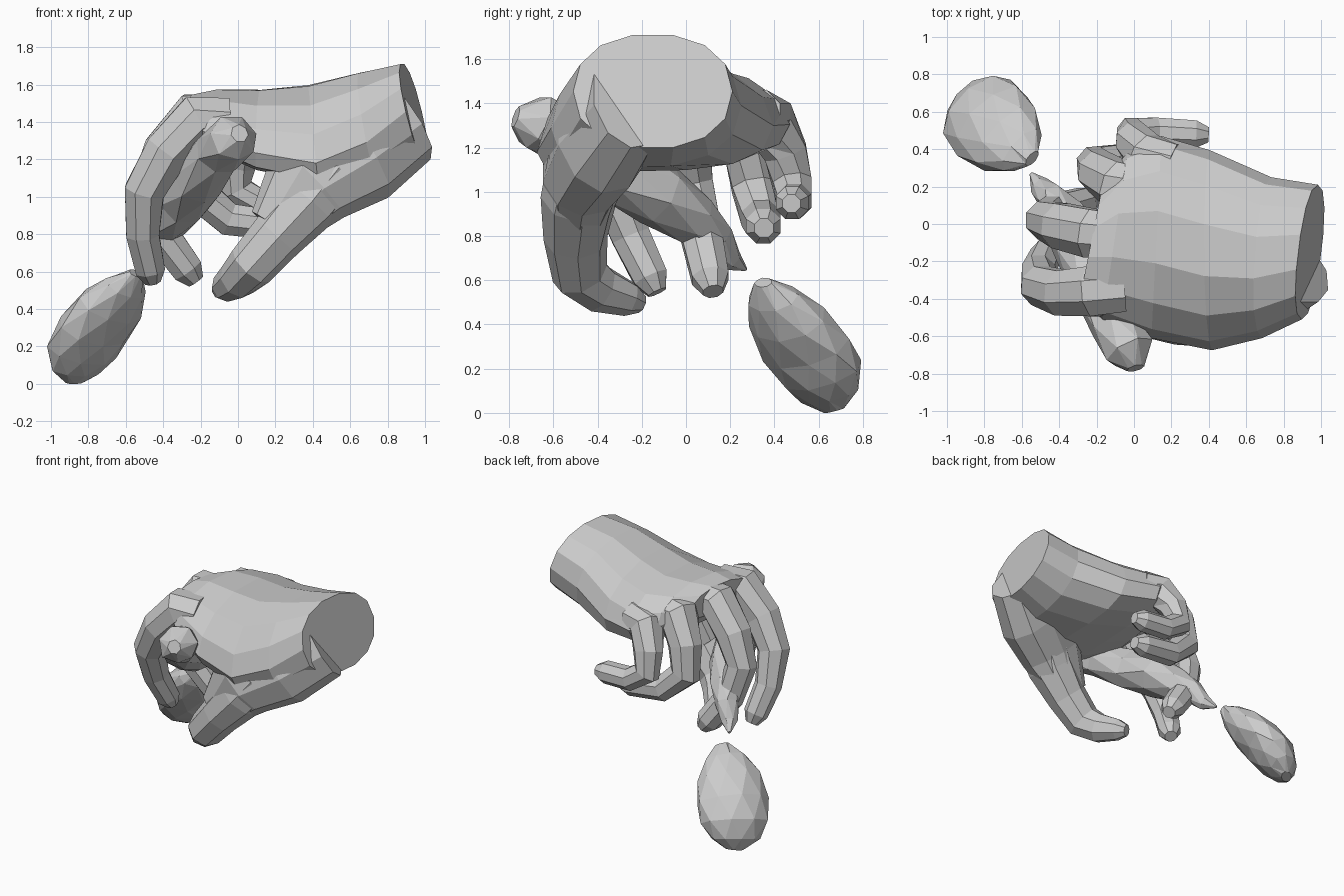
import bpy, bmesh, math, random
from mathutils import Vector

random.seed(4)


def mesh_object(name, rings, triangulate=False):
    """Skin a list of rings and close both ends."""
    bm = bmesh.new()
    loops = [[bm.verts.new(p) for p in ring] for ring in rings]
    n = len(loops[0])
    for a, b in zip(loops, loops[1:]):
        for i in range(n):
            j = (i + 1) % n
            bm.faces.new((a[i], a[j], b[j], b[i]))
    bm.faces.new(loops[0][::-1])
    bm.faces.new(loops[-1])
    bmesh.ops.recalc_face_normals(bm, faces=bm.faces)
    if triangulate:
        bmesh.ops.triangulate(bm, faces=bm.faces)
    me = bpy.data.meshes.new(name)
    bm.to_mesh(me)
    bm.free()
    ob = bpy.data.objects.new(name, me)
    bpy.context.collection.objects.link(ob)
    return ob


def tube(name, pts, side, sides=8, flat=1.0, jitter=0.0, tip=True):
    """Tapered tube through (x, y, z, radius); 'side' is the width axis."""
    pts = list(pts)
    if tip:  # rounded end
        p, q = Vector(pts[-1][:3]), Vector(pts[-2][:3])
        r = pts[-1][3]
        e = p + (p - q).normalized() * r * 0.85
        pts.append((*e, r * 0.55))
    rings = []
    for k, (x, y, z, r) in enumerate(pts):
        a = Vector(pts[max(k - 1, 0)][:3])
        b = Vector(pts[min(k + 1, len(pts) - 1)][:3])
        t = (b - a).normalized()
        u = Vector(side)
        u = (u - t * u.dot(t)).normalized()
        v = t.cross(u)
        ring = []
        for i in range(sides):
            w = 2 * math.pi * (i + 0.5 * (k % 2 if jitter else 1)) / sides
            s = r * (1 + random.uniform(-jitter, jitter))
            ring.append(Vector((x, y, z)) + u * s * math.cos(w) + v * s * flat * math.sin(w))
        rings.append(ring)
    return mesh_object(name, rings, jitter > 0)


# Back of hand and wrist: x, centre y, centre z, half width, half height,
# slant in z, slant in y, droop of the thumb side, droop of the outer side
sections = [(0.94, -0.15, 1.455, 0.36, 0.26, -0.24, 0.12, 0, 0),
            (0.70, -0.18, 1.39, 0.43, 0.28, -0.2, 0.08, 0.10, 0),
            (0.40, -0.14, 1.35, 0.535, 0.255, -0.1, 0, 0.17, 0.05),
            (0.12, -0.07, 1.365, 0.54, 0.215, 0, 0.05, 0.13, 0.06),
            (-0.10, -0.06, 1.41, 0.45, 0.17, 0, 0.15, 0.07, 0.06),
            (-0.23, -0.10, 1.45, 0.30, 0.10, 0, 0.2, 0.03, 0.04)]
rings = []
for x, cy, cz, ry, rz, sz, sy, d0, d1 in sections:
    ring = []
    for i in range(14):
        w = 2 * math.pi * i / 14
        c, s = math.cos(w), math.sin(w)
        dy = ry * math.copysign(abs(c) ** 0.9, c)
        dz = rz * math.copysign(abs(s) ** 0.9, s) - (d0 if c < 0 else d1) * c * c
        ring.append((x + dz * sz + dy * sy, cy + dy, cz + dz))
    rings.append(ring)
hand = mesh_object("hand", rings)

# Fingers, thumb and the ball of the thumb
digits = {
    "index_finger": [(-0.06, -0.34, 1.40, 0.14), (-0.22, -0.36, 1.41, 0.145), (-0.38, -0.37, 1.24, 0.13),
                     (-0.50, -0.33, 1.03, 0.115), (-0.51, -0.25, 0.80, 0.095), (-0.47, -0.16, 0.61, 0.085)],
    "middle_finger": [(-0.06, -0.07, 1.43, 0.13), (-0.23, -0.05, 1.43, 0.14), (-0.39, -0.01, 1.24, 0.13),
                      (-0.475, 0.02, 1.04, 0.11), (-0.41, 0.07, 0.80, 0.10), (-0.27, 0.11, 0.61, 0.09)],
    "ring_finger": [(0.04, 0.18, 1.40, 0.13), (-0.09, 0.21, 1.39, 0.14), (-0.19, 0.28, 1.21, 0.12),
                    (-0.21, 0.31, 1.02, 0.11), (-0.05, 0.34, 0.88, 0.095), (0.22, 0.35, 0.845, 0.085)],
    "little_finger": [(0.20, 0.32, 1.35, 0.12), (0.06, 0.37, 1.33, 0.125), (0.0, 0.45, 1.18, 0.105),
                      (-0.01, 0.48, 1.04, 0.095), (0.12, 0.49, 0.96, 0.085), (0.33, 0.48, 0.95, 0.08)],
    "thumb_ball": [(0.88, -0.25, 1.42, 0.19), (0.63, -0.38, 1.25, 0.22), (0.38, -0.47, 1.08, 0.19),
                   (0.20, -0.495, 0.83, 0.11)],
    "thumb": [(0.50, -0.44, 1.14, 0.19), (0.37, -0.485, 0.97, 0.175), (0.21, -0.50, 0.79, 0.145),
              (0.07, -0.48, 0.63, 0.13), (0.0, -0.39, 0.56, 0.11), (-0.07, -0.26, 0.515, 0.08)],
}
for name, pts in digits.items():
    ball = name == "thumb_ball"
    side = (0.6, -0.3, -0.7) if name == "thumb" else (0, 1, 0)
    part = tube(name, pts, side, 10 if ball else 8, 1.4 if ball else 1.0, tip=not ball)
    # Merge each digit into the hand
    mod = hand.modifiers.new("merge", "BOOLEAN")
    mod.operation = "UNION"
    mod.solver = "EXACT"
    mod.object = part
    bpy.context.view_layer.objects.active = hand
    bpy.ops.object.modifier_apply(modifier=mod.name)
    bpy.data.objects.remove(part)

# Lumpy held piece with a ragged broken end
tube("held_piece", [(0.01, -0.77, 1.34, 0.05), (-0.015, -0.68, 1.31, 0.13), (-0.10, -0.53, 1.23, 0.13),
                    (-0.21, -0.32, 1.09, 0.145), (-0.30, -0.12, 0.98, 0.15), (-0.38, 0.04, 0.87, 0.13),
                    (-0.44, 0.14, 0.79, 0.08), (-0.50, 0.20, 0.69, 0.055), (-0.55, 0.27, 0.65, 0.01)],
     (0, 0, 1), sides=7, jitter=0.1, tip=False)

# Broken-off falling piece
tube("fallen_piece", [(-0.545, 0.35, 0.59, 0.05), (-0.60, 0.39, 0.52, 0.14), (-0.68, 0.46, 0.42, 0.215),
                      (-0.77, 0.54, 0.30, 0.245), (-0.83, 0.61, 0.18, 0.23), (-0.865, 0.65, 0.08, 0.165),
                      (-0.87, 0.67, 0.01, 0.06)],
     (0.707, 0.707, 0), sides=9, flat=0.62, jitter=0.05, tip=False)
